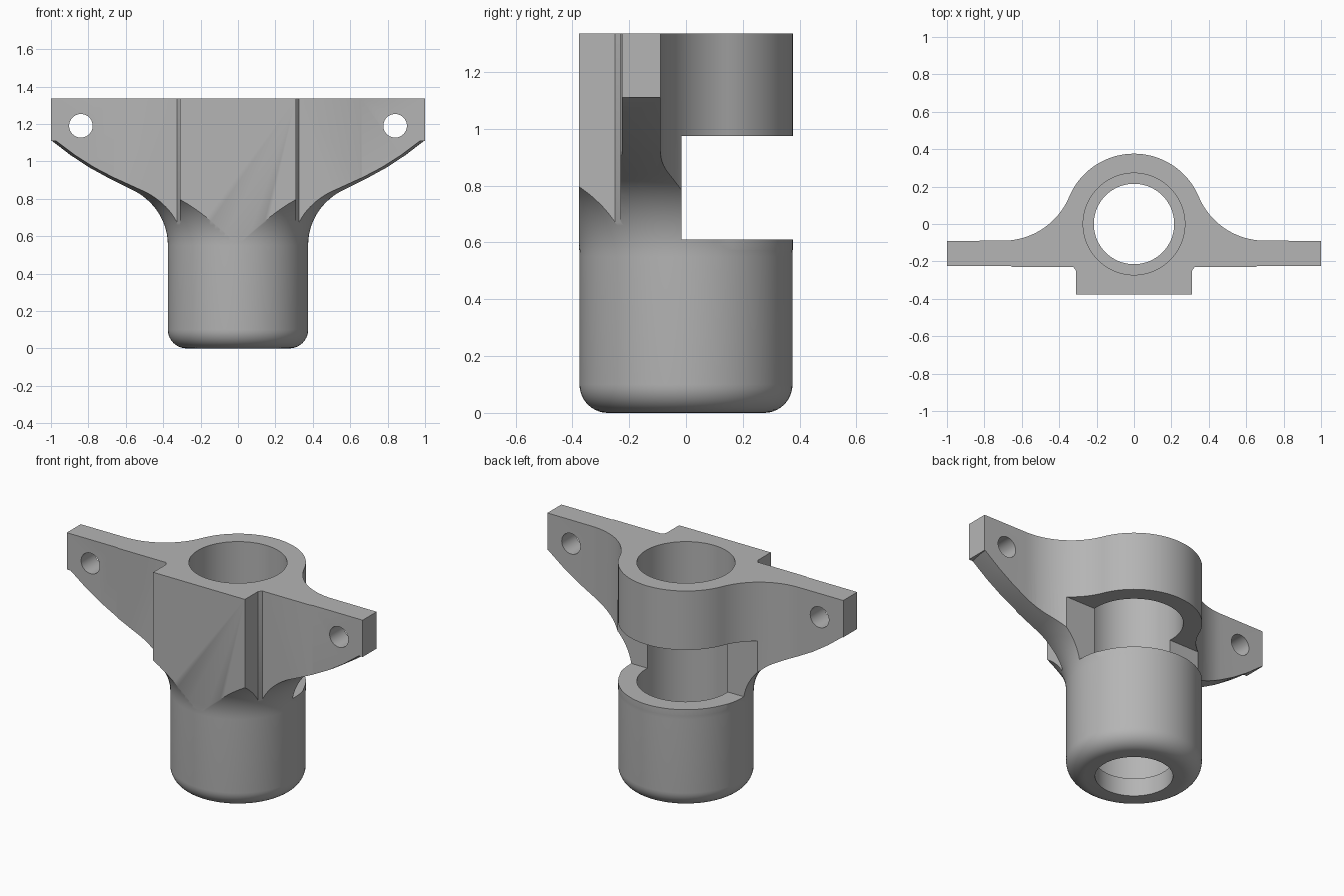
import bpy, bmesh
from math import sin, cos, pi, radians, atan2, hypot

old = bpy.data.objects.get("Cube")
if old:
    bpy.data.objects.remove(old)

grey = bpy.data.materials.new("plain_grey")
grey.use_nodes = True
colour = (0.46, 0.46, 0.46, 1)
grey.diffuse_color = colour
grey.node_tree.nodes["Principled BSDF"].inputs["Base Color"].default_value = colour


def stack(name, rings):
    """Solid made of matching rings of points, capped at both ends."""
    bm = bmesh.new()
    rows = [[bm.verts.new(p) for p in ring] for ring in rings]
    for low, high in zip(rows, rows[1:]):
        for i in range(len(low)):
            j = (i + 1) % len(low)
            bm.faces.new((low[i], low[j], high[j], high[i]))
    bm.faces.new(rows[0])
    bm.faces.new(rows[-1])
    bmesh.ops.recalc_face_normals(bm, faces=bm.faces)
    mesh = bpy.data.meshes.new(name)
    bm.to_mesh(mesh)
    bm.free()
    mesh.materials.append(grey)
    obj = bpy.data.objects.new(name, mesh)
    bpy.context.collection.objects.link(obj)
    return obj


def lathe(name, profile, n=96):
    turn = [2 * pi * i / n for i in range(n)]
    return stack(name, [[(r * cos(a), r * sin(a), z) for a in turn] for r, z in profile])


def prism(name, outline, z0, z1):
    return stack(name, [[(x, y, z) for x, y in outline] for z in (z0, z1)])


def arc(cx, cy, r, start, end, n):
    angles = [start + (end - start) * i / n for i in range(n + 1)]
    return [(cx + r * cos(a), cy + r * sin(a)) for a in angles]


def combine(obj, tool, operation):
    mod = obj.modifiers.new(operation, "BOOLEAN")
    mod.operation = operation
    mod.solver = "EXACT"
    mod.object = tool
    tool.hide_render = True
    bpy.context.view_layer.objects.active = obj
    bpy.ops.object.modifier_apply(modifier=mod.name)
    bpy.data.objects.remove(tool)


TOP, R = 1.335, 0.375

# Turned body: rounded foot, straight barrel, flare out to the ears
profile = arc(R - 0.1, 0.1, 0.1, -pi / 2, 0, 10)
profile += arc(0.7, 0.55, 0.325, pi, radians(117), 16)
profile += [(0.7, 0.912), (0.8, 0.967), (0.9, 1.033), (1.0, 1.11), (1.1, 1.11), (1.1, TOP)]
body = lathe("bracket_body", profile)

# Plan outline: front block, flat ears, fillets into the round back
fr = 0.384
fx, fy = 0.7, -0.09 + fr
tangent = atan2(fy, fx)
half = [(0.31, -0.376), (0.31, -0.25), (0.325, -0.23), (0.65, -0.23), (0.66, -0.225),
        (1, -0.225), (1, -0.09)]
half += arc(fx, fy, hypot(fx, fy) - R - 0.001, -pi / 2, tangent - pi, 20)
half += arc(0, 0, R + 0.001, tangent, pi / 2, 20)[1:]
outline = half + [(-x, y) for x, y in reversed(half[:-1])]
combine(body, prism("plan_cutter", outline, -0.1, TOP + 0.1), "INTERSECT")

# Stepped bore through the barrel
bore = [(0.215, -0.1), (0.215, 0.11), (0.272, 0.11), (0.272, TOP + 0.1)]
combine(body, lathe("bore_cutter", bore), "DIFFERENCE")

# Back window
window = [(-1.2, -0.015), (1.2, -0.015), (1.2, 0.6), (-1.2, 0.6)]
combine(body, prism("window_cutter", window, 0.61, 0.975), "DIFFERENCE")

# Screw holes in the ears
for side in (-1, 1):
    circle = arc(side * 0.84, 1.19, 0.063, 0, 2 * pi, 40)[:-1]
    hole = stack("hole_cutter", [[(x, y, z) for x, z in circle] for y in (-0.5, 0.1)])
    combine(body, hole, "DIFFERENCE")

bpy.ops.object.select_all(action="DESELECT")
body.select_set(True)
bpy.context.view_layer.objects.active = body
bpy.ops.object.shade_smooth_by_angle(angle=radians(30))
